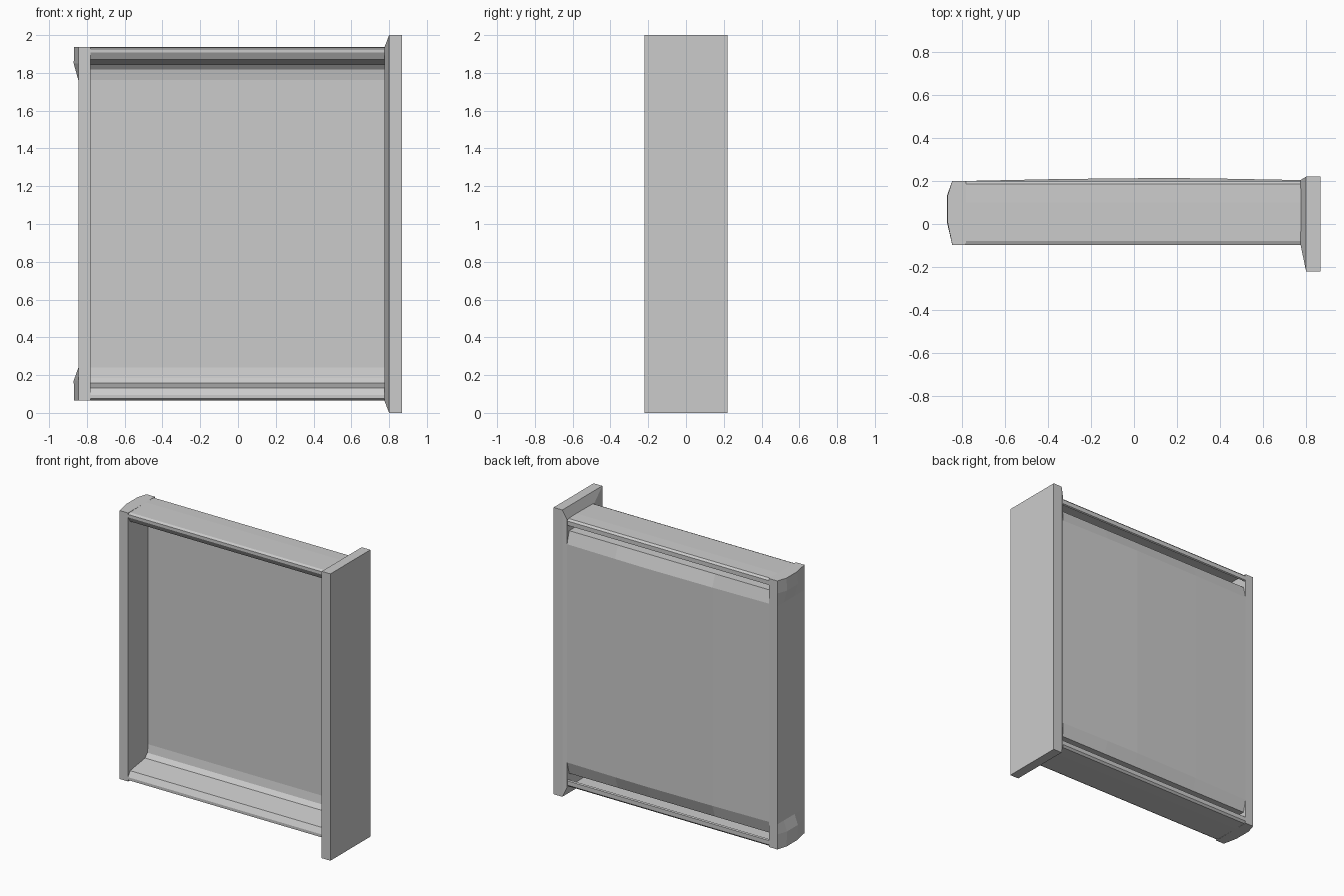
import bpy, bmesh

if "Cube" in bpy.data.objects:
    bpy.data.objects.remove(bpy.data.objects["Cube"])


def loft(name, rings, closed=True, caps=True):
    """Skin a list of equal-length point rings into one mesh object."""
    bm = bmesh.new()
    rows = [[bm.verts.new(p) for p in ring] for ring in rings]
    n = len(rows[0])
    for a, b in zip(rows, rows[1:]):
        for i in range(n if closed else n - 1):
            j = (i + 1) % n
            bm.faces.new((a[i], a[j], b[j], b[i]))
    if caps:
        bm.faces.new(rows[0][::-1])
        bm.faces.new(rows[-1])
    bmesh.ops.recalc_face_normals(bm, faces=bm.faces)
    mesh = bpy.data.meshes.new(name)
    bm.to_mesh(mesh)
    bm.free()
    obj = bpy.data.objects.new(name, mesh)
    bpy.context.collection.objects.link(obj)
    return obj


RIM, BOTTOM = 1.937, 0.065


def mirrored(points):
    """Turn (y, inset) points into a (y, z) profile running top to bottom."""
    return ([(y, RIM - d) for y, d in points]
            + [(y, BOTTOM + d) for y, d in reversed(points)])


# Rails and front face of the panel: back flap, outer wall, rolled lip, floor
rail = [(0.19, 0.05), (0.20, 0.045), (0.20, 0.015), (0.187, 0.002),
        (0.10, 0.0), (-0.08, 0.002), (-0.097, 0.01), (-0.097, 0.03),
        (-0.075, 0.067), (0.09, 0.092), (0.115, 0.12), (0.125, 0.175)]
loft("rails_and_tray", [[(x, y, z) for y, z in mirrored(rail)]
                        for x in (-0.782, 0.78)], closed=False, caps=False)

# Back of the panel, stepped down into the rail slots and slightly bowed
back = [(0.09, 0.09), (0.18, 0.09), (0.20, 0.175)]
rings = []
for x, bow in [(-0.782, 0.0), (-0.35, 0.009), (0.15, 0.014), (0.4, 0.011), (0.78, 0.004)]:
    rings.append([(x, y + (bow if y > 0.19 else 0), z) for y, z in mirrored(back)])
loft("panel_back", rings, closed=False, caps=False)

# Left end post, flared into caps at both ends
rings = []
for z, flare in [(0.065, 0.022), (0.17, 0.025), (0.24, 0.0),
                 (1.76, 0.0), (1.85, 0.025), (1.937, 0.022)]:
    x = -0.845
    rings.append([(-0.78, -0.097, z), (x, -0.097, z), (x - flare, 0.01, z),
                  (x - flare, 0.13, z), (x, 0.20, z), (-0.78, 0.20, z)])
loft("end_post", rings)

# Right base plate with a bevelled shoulder
rings = []
for x, y0, y1, z0, z1 in [(0.775, -0.10, 0.205, 0.065, 1.935),
                          (0.80, -0.22, 0.22, 0.0, 2.0),
                          (0.867, -0.22, 0.22, 0.0, 2.0)]:
    rings.append([(x, y0, z0), (x, y1, z0), (x, y1, z1), (x, y0, z1)])
loft("end_plate", rings)
